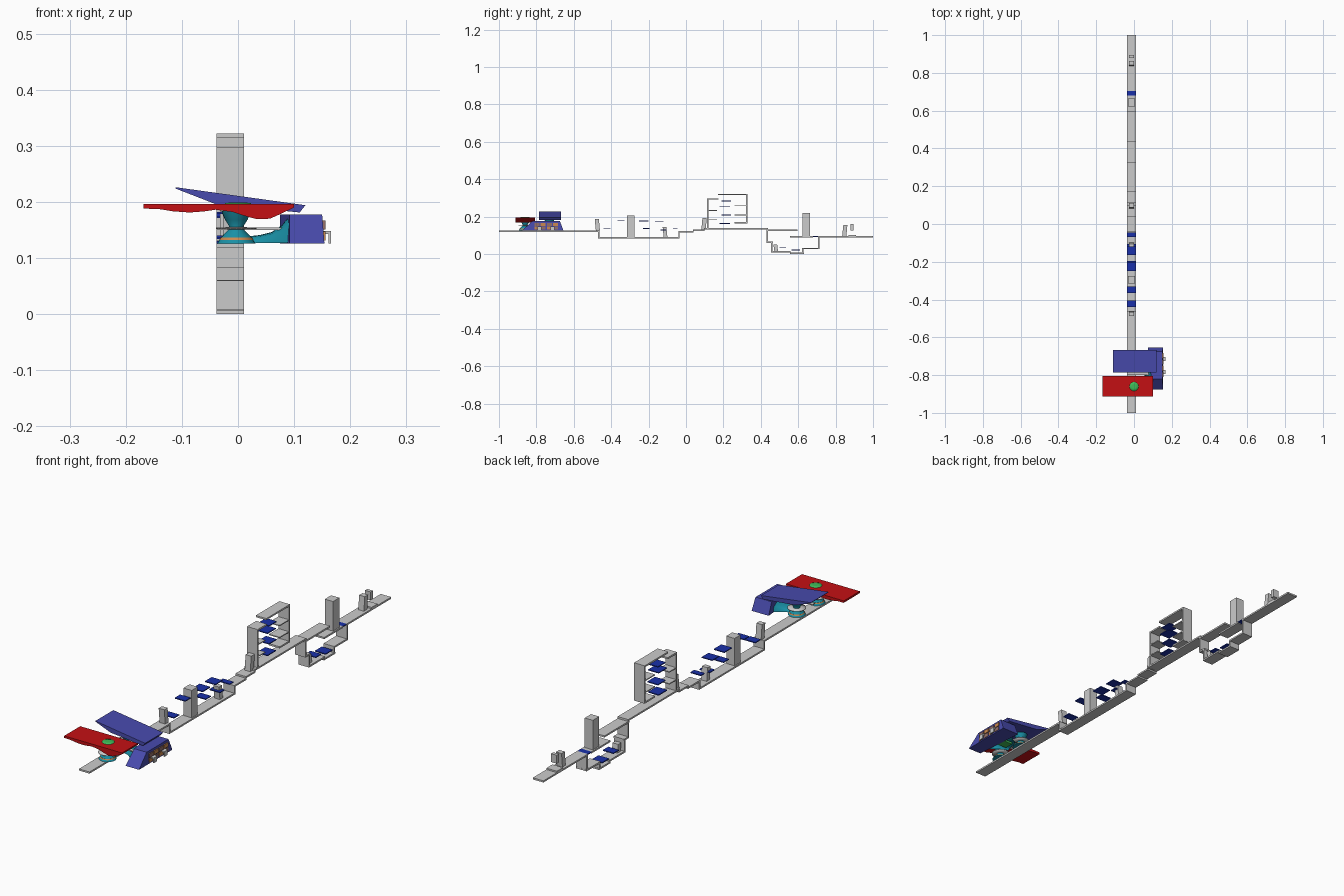
import bpy, bmesh
from math import sin, cos, pi

X0, X1 = -0.038, 0.011      # width of the course strip
XC = (X0 + X1) / 2
T = 0.007                   # deck thickness


def material(name, rgb):
    m = bpy.data.materials.new(name)
    m.diffuse_color = (*rgb, 1)
    return m


NAVY = material("navy", (0.01, 0.03, 0.4))
BLUE = material("blue", (0.065, 0.07, 0.42))
RED = material("red", (0.55, 0.005, 0.007))
GREEN = material("green", (0.05, 0.5, 0.1))
TEAL = material("teal", (0.01, 0.28, 0.38))
ORANGE = material("orange", (0.6, 0.25, 0.08))
BROWN = material("brown", (0.3, 0.16, 0.14))


def make(name, rings, mat=None, cap=True, loop=True):
    """Loft a skin through rings that have equal point counts."""
    bm = bmesh.new()
    vs = [[bm.verts.new(p) for p in r] for r in rings]
    n = len(rings[0])
    for a, b in zip(vs, vs[1:]):
        for i in range(n if loop else n - 1):
            j = (i + 1) % n
            bm.faces.new((a[i], a[j], b[j], b[i]))
    if cap:
        bm.faces.new(vs[0][::-1])
        bm.faces.new(vs[-1])
    bmesh.ops.recalc_face_normals(bm, faces=bm.faces)
    me = bpy.data.meshes.new(name)
    bm.to_mesh(me)
    bm.free()
    ob = bpy.data.objects.new(name, me)
    bpy.context.collection.objects.link(ob)
    if mat:
        me.materials.append(mat)
    return ob


def box(name, x, y, z, mat=None):
    return make(name, [[(x[0], y[0], h), (x[1], y[0], h), (x[1], y[1], h), (x[0], y[1], h)]
                       for h in z], mat)


def strip(name, y0, y1, z, mat=None, t=T):
    return box(name, (X0, X1), (y0, y1), (z - t, z), mat)


def wall(name, y, z0, z1):
    return box(name, (X0, X1), (y - T / 2, y + T / 2), (z0, z1))


def pillar(name, y0, y1, z0, z1, half, lean=0.0):
    a, b = XC - half, XC + half
    return make(name, [[(a, y0 + d, h), (b, y0 + d, h), (b, y1 + d, h), (a, y1 + d, h)]
                       for h, d in ((z0, lean / 2), (z1, -lean / 2))])


def extrude_y(name, profile, y0, y1, mat):
    return make(name, [[(x, y, z) for x, z in profile] for y in (y0, y1)], mat)


def lathe(name, profile, cx, cy, mat=None, n=24):
    ob = make(name, [[(cx + r * cos(2 * pi * i / n), cy + r * sin(2 * pi * i / n), z)
                      for i in range(n)] for r, z in profile], mat)
    for p in ob.data.polygons:
        p.use_smooth = len(p.vertices) == 4
    return ob


# Course decks, from front to back
for y0, y1, z in [(-1, -0.465, 0.126), (-0.468, -0.035, 0.09), (-0.038, 0.04, 0.122),
                  (0.037, 0.10, 0.13), (0.097, 0.437, 0.138), (0.43, 0.595, 0.13),
                  (0.434, 0.465, 0.066), (0.456, 0.56, 0.015), (0.555, 0.63, 0.007),
                  (0.622, 0.713, 0.033), (0.556, 0.68, 0.096), (0.705, 1.0, 0.096)]:
    strip("course_deck", y0, y1, z)
# Risers between decks
for y, z0, z1 in [(-0.467, 0.083, 0.126), (-0.037, 0.083, 0.122), (0.434, 0.06, 0.138),
                  (0.459, 0.008, 0.066), (0.625, 0.0, 0.033), (0.709, 0.026, 0.096)]:
    wall("course_riser", y, z0, z1)

# Standing pillars
for y0, y1, z0, z1, h, lean in [
        (-0.485, -0.463, 0.126, 0.188, 0.013, 0.006), (-0.315, -0.275, 0.088, 0.205, 0.019, 0),
        (-0.122, -0.102, 0.088, 0.145, 0.013, 0.006), (0.085, 0.108, 0.13, 0.193, 0.013, -0.006),
        (0.622, 0.664, 0.094, 0.22, 0.019, 0), (0.838, 0.86, 0.094, 0.155, 0.013, -0.006),
        (0.88, 0.895, 0.125, 0.16, 0.013, 0), (0.47, 0.49, 0.013, 0.05, 0.013, 0.005)]:
    pillar("pillar", y0, y1, z0, z1, h, lean)
box("pillar_step", (X0, X1), (0.87, 0.91), (0.096, 0.102))

# Tower: two walls, roof pieces, side shelves
wall("tower_front_wall", 0.117, 0.135, 0.297)
wall("tower_back_wall", 0.325, 0.165, 0.322)
strip("tower_roof", 0.172, 0.328, 0.322)
strip("tower_low_roof", 0.114, 0.175, 0.298)
strip("tower_sill", 0.26, 0.328, 0.17)
for z in (0.21, 0.26):
    strip("tower_shelf", 0.26, 0.328, z, t=0.004)
for z in (0.185, 0.235):
    strip("tower_shelf", 0.117, 0.165, z, t=0.004)

# Blue floating platforms
for y0, y1, z in [(-0.44, -0.405, 0.14), (-0.365, -0.33, 0.182), (-0.25, -0.2, 0.178),
                  (-0.165, -0.12, 0.175), (-0.23, -0.195, 0.138), (-0.135, -0.105, 0.13),
                  (-0.07, -0.045, 0.14), (0.18, 0.235, 0.165), (0.19, 0.24, 0.21),
                  (0.18, 0.235, 0.258), (0.19, 0.24, 0.285), (0.5, 0.535, 0.035),
                  (0.565, 0.61, 0.024), (0.68, 0.705, 0.096)]:
    strip("blue_platform", y0, y1, z, NAVY, 0.004)

# Red canopy with wavy underside, green cap, waisted stand and ring
extrude_y("red_canopy", [(-0.168, 0.196), (-0.168, 0.188), (-0.14, 0.187), (-0.115, 0.183),
                         (-0.086, 0.181), (-0.06, 0.183), (-0.04, 0.186), (-0.01, 0.182),
                         (0.015, 0.174), (0.035, 0.169), (0.057, 0.17), (0.075, 0.178),
                         (0.1, 0.19), (0.1, 0.196)], -0.912, -0.806, RED)
lathe("green_cap", [(0.025, 0.194), (0.023, 0.1975), (0.012, 0.199)], 0, -0.86, GREEN)
STAND = [(0.034, 0.126), (0.027, 0.137), (0.014, 0.15), (0.013, 0.157), (0.02, 0.168), (0.027, 0.184)]
for cy in (-0.86, -0.73):
    lathe("stand", STAND, -0.003, cy, TEAL)
    lathe("stand_band", [(0.0305, 0.132), (0.0285, 0.136)], -0.003, cy, ORANGE)
    lathe("stand_ring", [(0.012, 0.151), (0.036, 0.152), (0.036, 0.154), (0.012, 0.155)], -0.003, cy)

# Tilted blue roof plate
extrude_y("blue_roof", [(-0.111, 0.226), (-0.111, 0.2235), (-0.04, 0.196), (0.11, 0.181),
                        (0.12, 0.194)], -0.787, -0.668, BLUE)

# Blue side housing with sloping ends, its grid of panels and hooks
make("blue_housing", [[(0.092, -0.876, 0.126), (0.154, -0.876, 0.126),
                       (0.154, -0.655, 0.126), (0.075, -0.655, 0.126)],
                      [(0.092, -0.82, 0.177), (0.15, -0.82, 0.177),
                       (0.15, -0.675, 0.177), (0.075, -0.675, 0.177)]], BLUE)
for i in range(4):
    for j in range(2):
        y, z = -0.81 + i * 0.033, 0.131 + j * 0.02
        box("housing_panel", (0.148, 0.1555), (y, y + 0.027), (z, z + 0.016),
            BROWN if (i + j) % 2 else ORANGE)
for y in (-0.795, -0.725):
    box("hook_arm", (0.15, 0.166), (y, y + 0.022), (0.143, 0.148))
    box("hook_leg", (0.161, 0.166), (y, y + 0.022), (0.126, 0.148))

# Teal funnel widening into the housing, with an orange core and thin arm
sections = [(0.015, 0.03, 0.138), (0.04, 0.036, 0.141), (0.06, 0.05, 0.146),
            (0.078, 0.065, 0.158), (0.092, 0.078, 0.176)]
arch = [[(x, -0.755 - w * cos(pi * i / 8), 0.127 + (z - 0.127) * sin(pi * i / 8) ** 0.5)
         for i in range(9)] for x, w, z in sections]
funnel = make("teal_funnel", arch, TEAL, cap=False, loop=False)
funnel.data.polygons.foreach_set("use_smooth", [True] * len(funnel.data.polygons))
box("green_core", (0.04, 0.09), (-0.775, -0.735), (0.127, 0.136), GREEN)
box("grey_arm", (-0.038, 0.085), (-0.80, -0.785), (0.150, 0.154))
